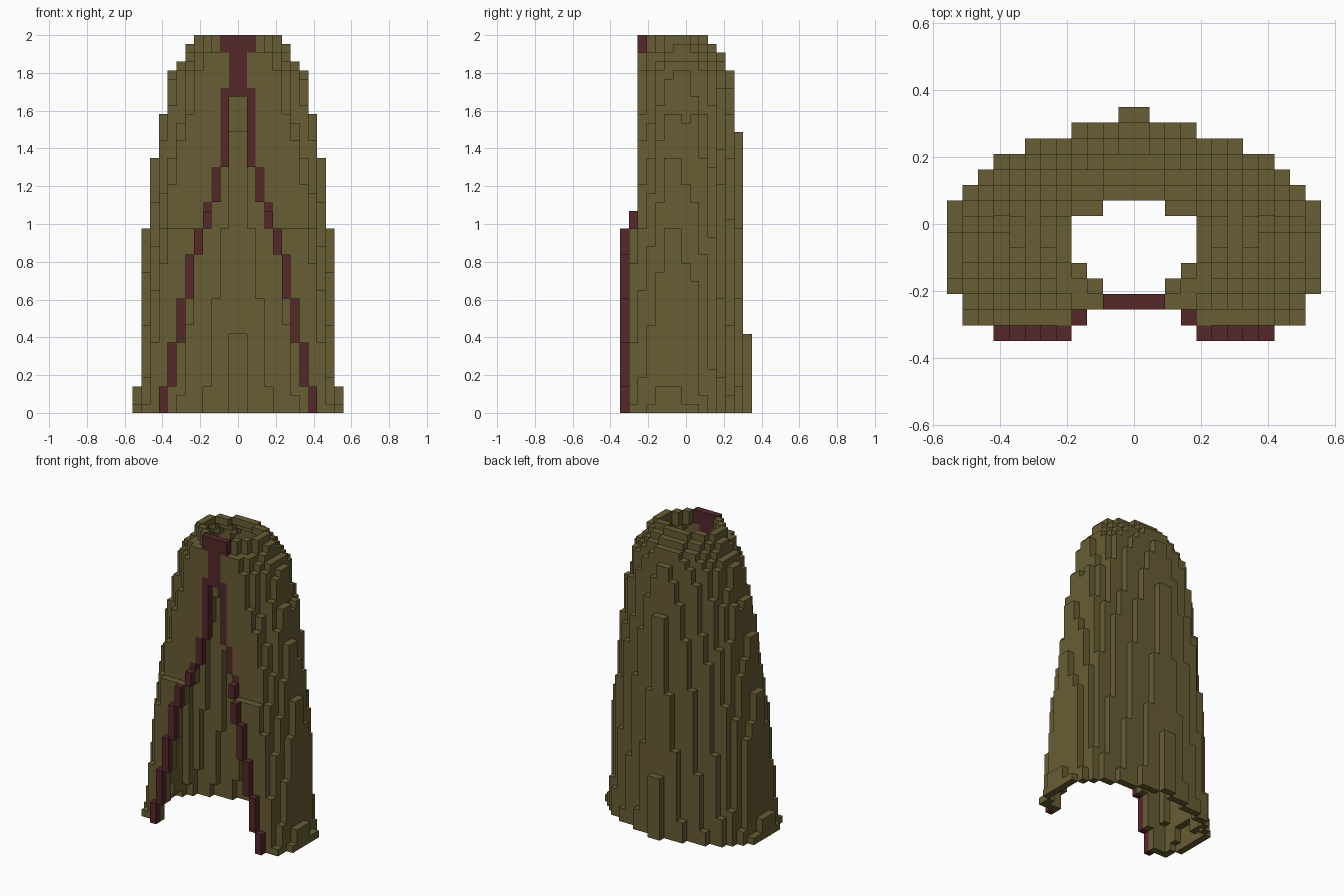
import bpy, bmesh, random

if "Cube" in bpy.data.objects:
    bpy.data.objects.remove(bpy.data.objects["Cube"])

N = 43                       # voxel layers in the 2 unit height
V = 2.0 / N                  # voxel size
random.seed(4)


def lerp(points, t):
    """Piecewise linear curve lookup."""
    if t <= points[0][0]:
        return points[0][1]
    for (x0, y0), (x1, y1) in zip(points, points[1:]):
        if t <= x1:
            return y0 + (y1 - y0) * (t - x0) / (x1 - x0)
    return points[-1][1]


# silhouette curves: half width, back depth, rear outline, front corner
HALF_WIDTH = [(0, .55), (.14, .535), (.98, .488), (1.35, .442), (1.58, .395),
              (1.81, .349), (1.86, .302), (1.95, .256), (2, .22)]
BACK = [(0, .415), (.42, .4), (1.58, .3535), (1.86, .307), (1.91, .26),
        (1.95, .213), (2, .195)]
OUTLINE = [(0, 1), (.045, .99), (.083, .954), (.333, .84), (.58, .73), (.75, .617),
           (.83, .506), (.917, .39), (.97, .29), (1, .08)]
FULLNESS = [(0, 0), (1.6, 0), (1.82, .25), (1.93, .2), (1.97, 0)]
CORNER = [(0, .9), (1, .76), (1.9, .61), (2, .5)]
CORNER_END = [(0, -.16), (2, -.07)]

# uneven column heights make the hanging folds
fold = {(i, j): random.uniform(-.12, .12) for i in range(12) for j in range(15)}


def front_row(k):
    return 1 if k <= 20 else 2 if k <= 40 else 3


def solid(i, j, k):
    """Is voxel (half column i, row j, layer k) inside the filled cloak?"""
    if not (0 <= i < 12 and 0 <= j < 15 and 0 <= k < N):
        return False
    x, y, z = (i + .5) * V, (j - 7) * V, (k + .5) * V
    if x > lerp(HALF_WIDTH, z):
        return False
    damp = min(1, max(0, (1.8 - z) / .3)) * min(1, z / .3)
    zz = z + fold[i, j] * damp * (0 if i == 0 else 1)
    # the widest rows follow the silhouette without folds
    if j in (5, 6):
        zz = z
    u = x / lerp(HALF_WIDTH, zz)
    if u > 1:
        return False
    c = lerp(CORNER, z)
    yf = (front_row(k) - 7) * V - .005
    if u > c:
        yf += (lerp(CORNER_END, z) - yf) * (u - c) / (1 - c)
    rear = lerp(OUTLINE, u) ** (1 - lerp(FULLNESS, z))
    return yf <= y <= -.07 + rear * lerp(BACK, zz)


filled = {(i, j, k) for i in range(12) for j in range(15) for k in range(N)
          if solid(i, j, k)}
# bottom hem reaches its full footprint on the sides
filled |= {(11, j, 0) for j in range(3, 9)}

# trim: top layer of each step, from the outermost column inwards
STEPS = [(8, 2), (7, 7), (6, 12), (5, 17), (4, 20), (3, 23), (2, 27), (1, 35), (0, 42)]
trim, opening = set(), {}
for k in range(N):
    col = next(c for c, top in STEPS if k <= top)
    row = 0 if k <= 20 else 1 if k <= 22 else 2
    trim.add((col, row, k))
    opening[k] = 2 if k >= 41 else col
    if k == 36 or k >= 41:
        trim.add((1, row, k))

# cloth: one voxel thick skin with the front opening removed
cloth = set()
for i, j, k in filled:
    sides = [(i + 1, j, k), (i, j + 1, k), (i, j - 1, k)]
    if i:
        sides.append((i - 1, j, k))
    if k < N - 1:
        sides.append((i, j, k + 1))
    skin = any(s not in filled for s in sides)
    if skin and not (j <= 3 and i < opening[k]) and (i, j, k) not in trim:
        cloth.add((i, j, k))

FACES = [((1, 0, 0), [(1, 0, 0), (1, 1, 0), (1, 1, 1), (1, 0, 1)]),
         ((-1, 0, 0), [(0, 0, 0), (0, 0, 1), (0, 1, 1), (0, 1, 0)]),
         ((0, 1, 0), [(0, 1, 0), (0, 1, 1), (1, 1, 1), (1, 1, 0)]),
         ((0, -1, 0), [(0, 0, 0), (1, 0, 0), (1, 0, 1), (0, 0, 1)]),
         ((0, 0, 1), [(0, 0, 1), (1, 0, 1), (1, 1, 1), (0, 1, 1)]),
         ((0, 0, -1), [(0, 0, 0), (0, 1, 0), (1, 1, 0), (1, 0, 0)])]


def voxel_object(name, half_cells, colour_name, colour):
    """Mirror the half cells and skin them with outward faces."""
    cells = {(i, j, k) for i, j, k in half_cells}
    cells |= {(-1 - i, j, k) for i, j, k in half_cells}
    bm, verts = bmesh.new(), {}
    for c in sorted(cells):
        for d, corners in FACES:
            if tuple(a + b for a, b in zip(c, d)) in cells:
                continue
            quad = []
            for o in corners:
                p = tuple(a + b for a, b in zip(c, o))
                if p not in verts:
                    verts[p] = bm.verts.new((p[0] * V, (p[1] - 7.5) * V, p[2] * V))
                quad.append(verts[p])
            bm.faces.new(quad)
    mesh = bpy.data.meshes.new(name)
    bm.to_mesh(mesh)
    bm.free()
    mat = bpy.data.materials.new(colour_name)
    mat.diffuse_color = (*colour, 1)
    mat.use_nodes = True
    mat.node_tree.nodes["Principled BSDF"].inputs["Base Color"].default_value = mat.diffuse_color
    mesh.materials.append(mat)
    ob = bpy.data.objects.new(name, mesh)
    bpy.context.collection.objects.link(ob)
    return ob


voxel_object("cloak_cloth", cloth, "olive cloth", (.136, .110, .034))
voxel_object("front_trim", trim, "dark red trim", (.090, .021, .023))
